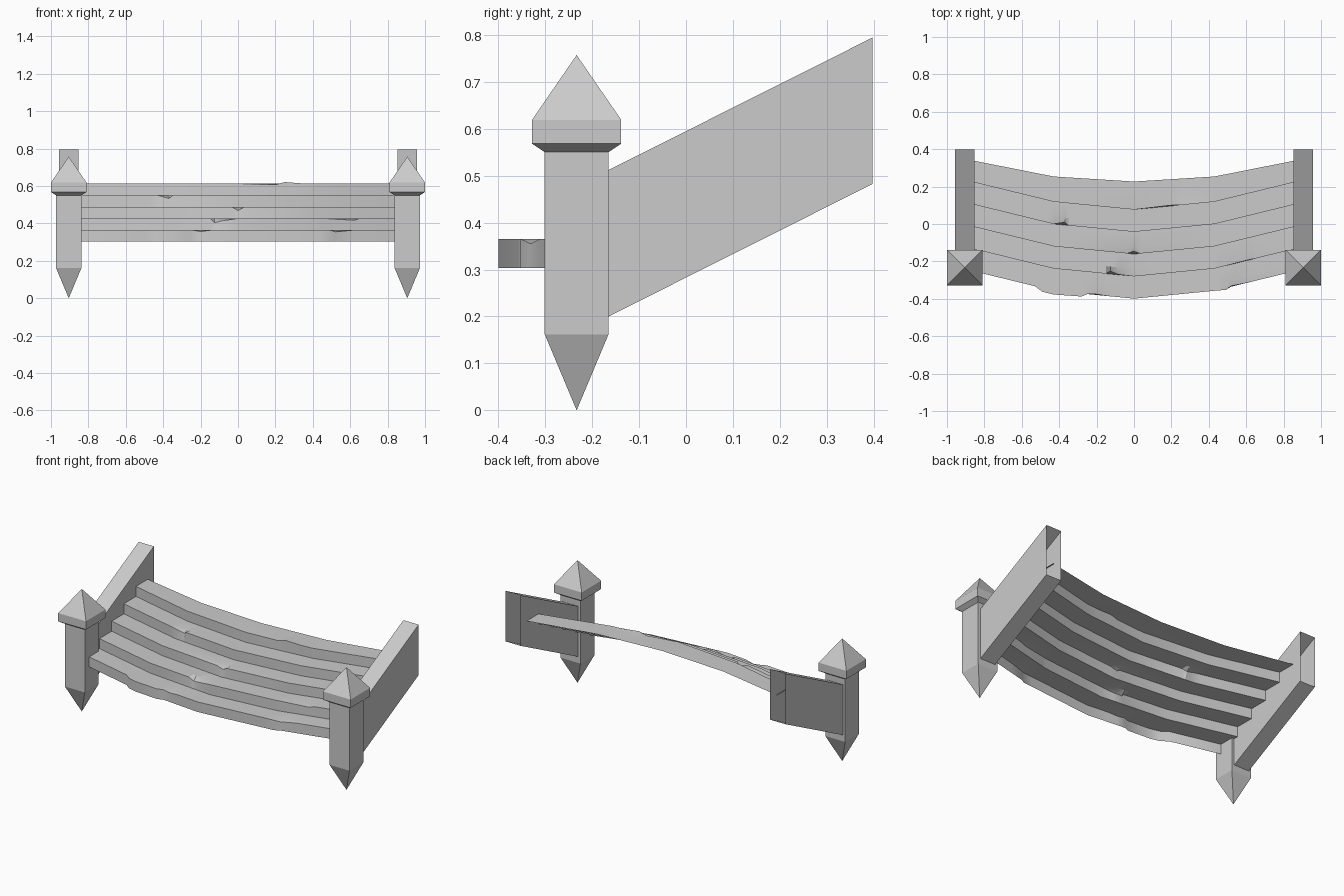
import bpy
import bmesh

if "Cube" in bpy.data.objects:
    bpy.data.objects.remove(bpy.data.objects["Cube"])

grey = bpy.data.materials.new("plain_grey")
grey.use_nodes = True
grey.diffuse_color = (0.6, 0.6, 0.6, 1)
grey.node_tree.nodes["Principled BSDF"].inputs["Base Color"].default_value = (0.6, 0.6, 0.6, 1)


def finish(bm, name):
    mesh = bpy.data.meshes.new(name)
    bm.to_mesh(mesh)
    bm.free()
    mesh.materials.append(grey)
    obj = bpy.data.objects.new(name, mesh)
    bpy.context.collection.objects.link(obj)
    return obj


def bridge(bm, a, b):
    for i in range(4):
        j = (i + 1) % 4
        bm.faces.new((a[i], a[j], b[j], b[i]))


CORNERS = ((-1, -1), (1, -1), (1, 1), (-1, 1))


# Square post with pointed foot and pyramid cap
def post(name, x, y):
    bm = bmesh.new()
    levels = ((0.162, 0.068), (0.55, 0.068), (0.568, 0.095), (0.619, 0.095))
    rings = [[bm.verts.new((x + sx * h, y + sy * h, z)) for sx, sy in CORNERS]
             for z, h in levels]
    for a, b in zip(rings, rings[1:]):
        bridge(bm, a, b)
    for ring, z in ((rings[0], 0), (rings[-1], 0.757)):
        tip = bm.verts.new((x, y, z))
        for i in range(4):
            bm.faces.new((ring[i], ring[(i + 1) % 4], tip))
    bmesh.ops.recalc_face_normals(bm, faces=bm.faces)
    finish(bm, name)


# Sloping side rail, a sleeve open at its ends
def rail(name, x):
    bm = bmesh.new()
    rings = []
    for y, low in ((-0.167, 0.199), (0.397, 0.482)):
        rings.append([bm.verts.new((x + sx * 0.052, y, low + (0.312 if up > 0 else 0)))
                      for sx, up in CORNERS])
    bridge(bm, *rings)
    bmesh.ops.recalc_face_normals(bm, faces=bm.faces)
    finish(bm, name)


for side, sign in (("left", 1), ("right", -1)):
    post(side + "_post", sign * 0.905, -0.233)
    rail(side + "_rail", sign * 0.905)


# Front offset of a curved tread at x, and depth of the topmost one
def curve(x):
    x = abs(x)
    if x < 0.43:
        t = x / 0.43
        return 0.042 * t, 0.15 - 0.015 * t
    t = (x - 0.43) / 0.43
    return 0.042 + 0.105 * t, 0.135 - 0.02 * t


# Worn spots per tread: x, shift of top front edge, of bottom front edge, drop
WEAR = (
    ((-0.53, 0, 0, 0), (-0.49, -0.02, -0.02, 0), (-0.28, -0.016, -0.016, 0),
     (-0.25, 0, 0, 0), (-0.2, 0.004, 0, 0.008), (-0.14, 0, 0, 0),
     (0.49, -0.01, -0.01, 0), (0.52, 0.004, 0, 0.01), (0.62, 0, 0, 0)),
    ((-0.36, 0, 0, 0), (-0.15, 0, 0, 0), (-0.125, 0.015, 0, 0.023),
     (-0.08, 0.002, 0, 0.012), (0.12, 0, 0, 0), (0.45, 0, 0, 0),
     (0.62, 0.002, 0, 0.01), (0.65, 0, 0, 0)),
    ((-0.035, 0, 0, 0), (0, 0.015, 0, 0.02), (0.035, 0, 0, 0)),
    ((-0.47, 0, 0, 0), (-0.37, 0.015, 0, 0.018), (-0.35, 0, 0, 0)),
    ((0.2, 0.004, 0, 0.006), (0.25, 0, 0, -0.008), (0.36, 0, 0, 0)),
)

# Curved treads, each a thin riser and top, higher and further back
STEP = 0.062
SPACING = 0.119
for n, wear in enumerate(WEAR):
    stations = {x: (0, 0, 0) for x in (-0.86, -0.43, 0, 0.43, 0.86)}
    if n == 0:
        stations[-0.43] = (-0.02, -0.02, 0)
    stations.update({w[0]: w[1:] for w in wear})
    bm = bmesh.new()
    rings = []
    for x in sorted(stations):
        top, bottom, drop = stations[x]
        bow, depth = curve(x)
        if n < len(WEAR) - 1:
            depth = SPACING
        front = -0.399 + SPACING * n + bow
        low = 0.303 + STEP * n
        high = low + STEP
        points = ((front + bottom, low), (front + top, high - drop),
                  (front + 0.04, high), (front + depth, high))
        rings.append([bm.verts.new((x, y, z)) for y, z in points])
    for a, b in zip(rings, rings[1:]):
        for i in range(3):
            bm.faces.new((a[i], b[i], b[i + 1], a[i + 1]))
    tread = finish(bm, "tread_%d" % (n + 1))
    bpy.ops.object.select_all(action="DESELECT")
    tread.select_set(True)
    bpy.context.view_layer.objects.active = tread
    bpy.ops.object.shade_smooth_by_angle()
